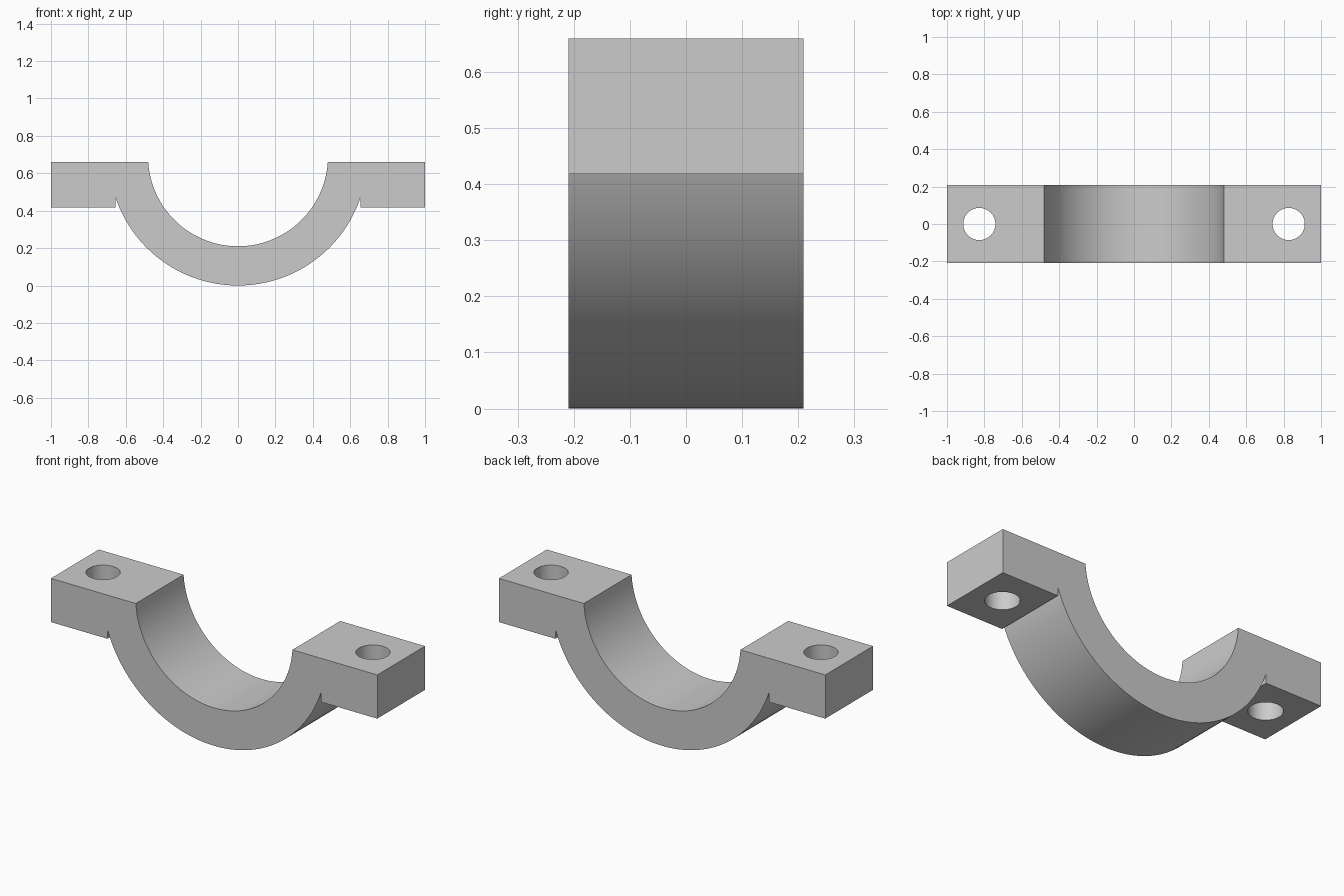
import bpy, bmesh, math

if "Cube" in bpy.data.objects:
    bpy.data.objects.remove(bpy.data.objects["Cube"], do_unlink=True)

TOP, FLANGE_BOTTOM, HALF_DEPTH = 0.66, 0.418, 0.209
CENTRE, INNER_R, OUTER_R = 0.691, 0.481, 0.691
NOTCH_X, HOLE_X, HOLE_R = 0.654, 0.827, 0.086

grey = bpy.data.materials.new("light grey")
grey.use_nodes = True
colour = (0.6, 0.6, 0.6, 1)
grey.diffuse_color = colour
grey.node_tree.nodes["Principled BSDF"].inputs["Base Color"].default_value = colour


def arc(radius, end_angle, steps=64):
    """Points from the left end to the right end, through the bottom."""
    angles = [end_angle * (2 * i / steps - 1) for i in range(steps + 1)]
    return [(radius * math.sin(a), CENTRE - radius * math.cos(a)) for a in angles]


# Saddle profile: inner arc, right flange, outer arc, left flange
inner = arc(INNER_R, math.acos((CENTRE - TOP) / INNER_R))
outer = arc(OUTER_R, math.asin(NOTCH_X / OUTER_R))
flange = [(1, TOP), (1, FLANGE_BOTTOM), (NOTCH_X, FLANGE_BOTTOM)]
mirrored = [(-x, z) for x, z in reversed(flange)]
profile = inner + flange + outer[::-1] + mirrored

bm = bmesh.new()
face = bm.faces.new([bm.verts.new((x, -HALF_DEPTH, z)) for x, z in profile])
extruded = bmesh.ops.extrude_face_region(bm, geom=[face], use_keep_orig=True)
moved = [v for v in extruded["geom"] if isinstance(v, bmesh.types.BMVert)]
bmesh.ops.translate(bm, verts=moved, vec=(0, 2 * HALF_DEPTH, 0))
bmesh.ops.recalc_face_normals(bm, faces=bm.faces)
mesh = bpy.data.meshes.new("clamp_saddle")
bm.to_mesh(mesh)
bm.free()
mesh.materials.append(grey)
saddle = bpy.data.objects.new("clamp_saddle", mesh)
bpy.context.collection.objects.link(saddle)

# Bolt holes through both flanges
for side in (-1, 1):
    bpy.ops.mesh.primitive_cylinder_add(
        vertices=48, radius=HOLE_R, depth=0.6, location=(side * HOLE_X, 0, 0.54))
    cutter = bpy.context.object
    cutter.name = "bolt_hole_cutter"
    cutter.hide_render = True
    cutter.data.materials.append(grey)
    bpy.ops.object.select_all(action="DESELECT")
    saddle.select_set(True)
    bpy.context.view_layer.objects.active = saddle
    hole = saddle.modifiers.new("bolt_hole", "BOOLEAN")
    hole.operation = "DIFFERENCE"
    hole.solver = "EXACT"
    hole.object = cutter
    bpy.ops.object.modifier_apply(modifier=hole.name)
    bpy.data.objects.remove(cutter, do_unlink=True)

bpy.ops.object.shade_smooth_by_angle(angle=math.radians(30))
